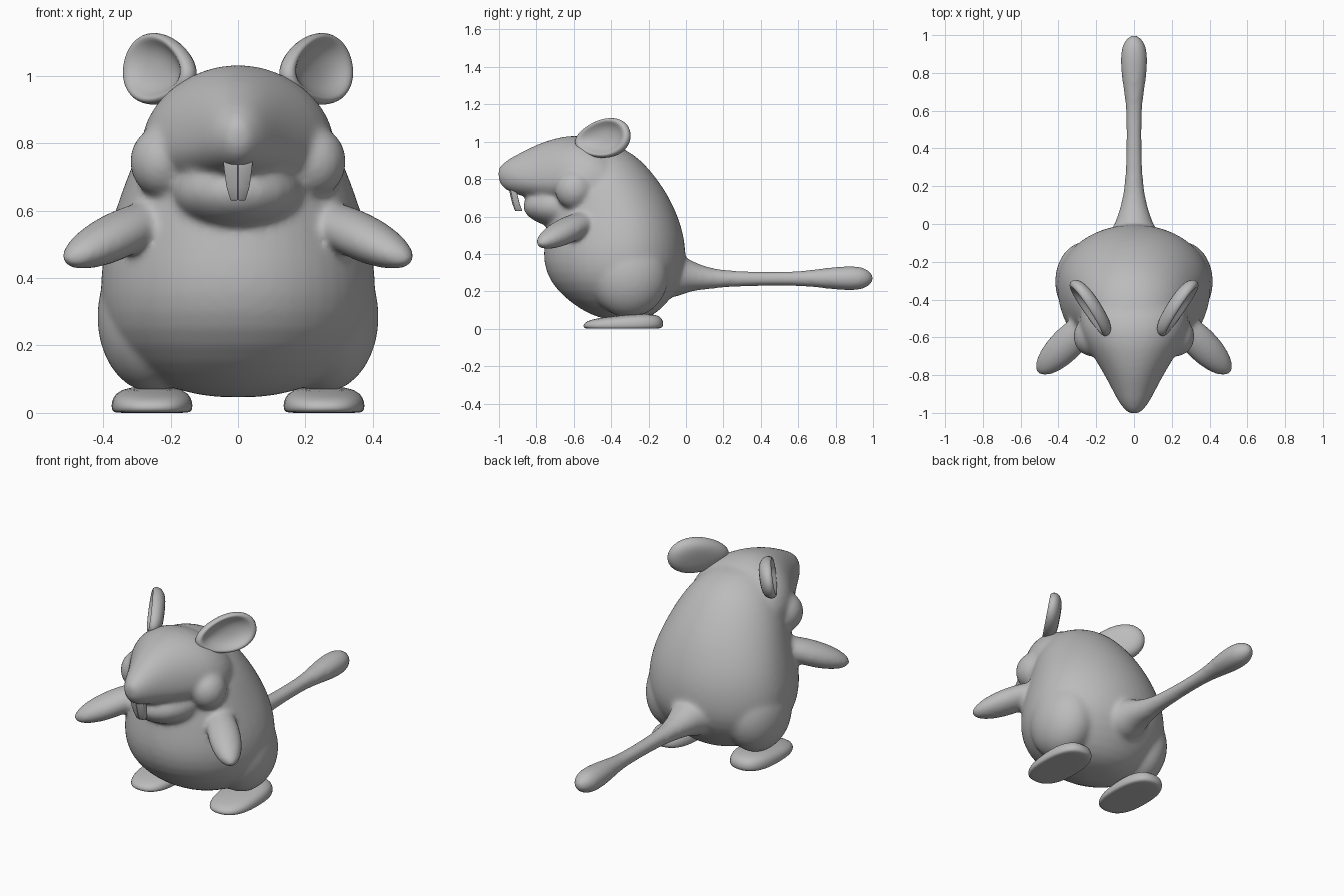
import bpy, bmesh, math
from mathutils import Vector, Matrix

if "Cube" in bpy.data.objects:
    bpy.data.objects.remove(bpy.data.objects["Cube"])

grey = bpy.data.materials.new("soft grey")
grey.diffuse_color = (0.5, 0.5, 0.5, 1)
grey.use_nodes = True
grey.node_tree.nodes["Principled BSDF"].inputs["Base Color"].default_value = grey.diffuse_color


def finish(name, bm, subsurf=0):
    bmesh.ops.recalc_face_normals(bm, faces=bm.faces)
    mesh = bpy.data.meshes.new(name)
    bm.to_mesh(mesh)
    bm.free()
    mesh.materials.append(grey)
    for p in mesh.polygons:
        p.use_smooth = True
    ob = bpy.data.objects.new(name, mesh)
    bpy.context.collection.objects.link(ob)
    if subsurf:
        m = ob.modifiers.new("subdivide", 'SUBSURF')
        m.levels = m.render_levels = subsurf
    return ob


def loft(bm, rings):
    """Bridge a list of equal rings of points and cap both ends."""
    vs = [[bm.verts.new(p) for p in r] for r in rings]
    n = len(vs[0])
    for a, b in zip(vs, vs[1:]):
        for i in range(n):
            j = (i + 1) % n
            bm.faces.new((a[i], a[j], b[j], b[i]))
    bm.faces.new(vs[0])
    bm.faces.new(vs[-1])


def ellipsoid(bm, centre, radii, rot=None):
    m = Matrix.Translation(centre) @ (rot or Matrix()) @ Matrix.Diagonal((*radii, 1))
    bmesh.ops.create_uvsphere(bm, u_segments=24, v_segments=16, radius=1, matrix=m)


ANG = [i * math.tau / 24 for i in range(24)]
bm = bmesh.new()

# torso: height, front y, widest y, back y, half width
torso = [(.045, -.40, -.34, -.27, .06), (.06, -.47, -.34, -.20, .16),
         (.1, -.565, -.33, -.13, .27), (.2, -.695, -.32, -.05, .375),
         (.3, -.755, -.32, -.002, .41), (.4, -.77, -.32, .003, .414),
         (.5, -.755, -.32, -.008, .398), (.6, -.74, -.33, -.04, .368),
         (.7, -.71, -.37, -.085, .332), (.8, -.69, -.41, -.15, .29),
         (.9, -.65, -.44, -.235, .225), (.96, -.62, -.48, -.32, .155),
         (1.0, -.58, -.51, -.43, .075)]
loft(bm, [[(w * math.cos(a), c + math.sin(a) * ((b - c) if math.sin(a) > 0 else (c - f)), z)
           for a in ANG] for z, f, c, b, w in torso])

# head and snout: y, half width, middle height, top, bottom
head = [(-1.005, .026, .82, .85, .795), (-.985, .05, .82, .882, .755),
        (-.94, .084, .815, .914, .728), (-.88, .115, .80, .945, .71),
        (-.8, .157, .79, .987, .69), (-.7, .218, .79, 1.022, .66),
        (-.6, .28, .79, 1.04, .62), (-.5, .296, .79, 1.025, .6),
        (-.4, .275, .78, .97, .6), (-.3, .18, .76, .88, .66)]
loft(bm, [[(w * math.cos(a), y,
            m + math.sin(a) * ((t - m) if math.sin(a) > 0 else (m - b))) for a in ANG]
          for y, w, m, t, b in head])

# lower jaw and throat, nose tip
ellipsoid(bm, (0, -.62, .655), (.2, .255, .12))
ellipsoid(bm, (0, -.985, .84), (.035, .022, .03))

# tail: y, half width, half height, centre height
tail = [(-.12, .15, .13, .28), (-.03, .12, .11, .285), (.02, .095, .085, .285),
        (.1, .07, .062, .27), (.2, .049, .046, .267), (.35, .042, .039, .267),
        (.6, .04, .038, .268), (.7, .054, .05, .27), (.8, .07, .062, .27),
        (.9, .074, .069, .27), (.955, .06, .057, .27), (.985, .038, .037, .27),
        (1.003, .014, .014, .27)]
loft(bm, [[(w * math.cos(a), y, c + h * math.sin(a)) for a in ANG]
          for y, w, h, c in tail])

for s in (-1, 1):
    # cheek, and haunch leaning back along the flank
    ellipsoid(bm, (s * .222, -.595, .745), (.1, .108, .108))
    ellipsoid(bm, (s * .255, -.305, .285), (.165, .215, .225))
    # arm, pointing forward, outward and a little down
    d = Vector((s * .28, -.28, -.14)).normalized()
    ellipsoid(bm, (s * .355, -.635, .527), (.09, .07, .232),
              d.to_track_quat('Z', 'Y').to_matrix().to_4x4())

# blend everything into one smooth skin
body = finish("body", bm, 1)
m = body.modifiers.new("blend", 'REMESH')
m.mode = 'VOXEL'
m.voxel_size = .012
m.use_smooth_shade = True
m = body.modifiers.new("soften", 'SMOOTH')
m.factor = .5
m.iterations = 14

for s, side in ((-1, "left"), (1, "right")):
    # ear: thick dished oval standing on its edge
    bm = bmesh.new()
    u = Vector((s * .54, .82, .12)).normalized()
    n = Vector((s * .80, -.56, .16)).normalized()
    v = u.cross(n).normalized()
    if v.z < 0:
        v = -v
    centre = Vector((s * .226, -.44, 1.015))
    section = [(.15, -.045), (.55, -.043), (.82, -.032), (.97, -.01), (1, .012), (.94, .031),
               (.82, .034), (.7, .016), (.45, -.004), (.1, -.01)]
    loft(bm, [[centre + u * (.178 * k * math.cos(a))
               + v * (.107 * k * math.sin(a) * (1 + .2 * math.cos(a))) + n * h
               for a in ANG] for k, h in section])
    finish(side + "_ear", bm, 1)

    # foot: flat sole, thicker at the heel
    bm = bmesh.new()

    def foot_ring(k, z):
        pts = []
        for a in ANG:
            c, q = math.cos(a), math.sin(a)
            x = .122 * k * math.copysign(abs(c) ** .8, c)
            y = .217 * k * math.copysign(abs(q) ** .8, q)
            pts.append((s * .255 + x, -.335 + y, z * (1 + 1.3 * y)))
        return pts
    loft(bm, [foot_ring(*r) for r in
              ((.5, 0), (.9, 0), (.97, .005), (1, .02), (.97, .043), (.83, .063), (.4, .073))])
    finish(side + "_foot", bm, 1)

    # incisor: tapered block leaning back
    bm = bmesh.new()
    loft(bm, [[(s * .0005, y, z), (s * w, y + .008, z), (s * w, y + .04, z), (s * .0005, y + .04, z)]
              for w, y, z in ((.046, -.95, .77), (.041, -.942, .72), (.034, -.93, .67), (.022, -.915, .63))])
    tooth = finish(side + "_tooth", bm)
    m = tooth.modifiers.new("round", 'BEVEL')
    m.width = .003
    m.segments = 2
